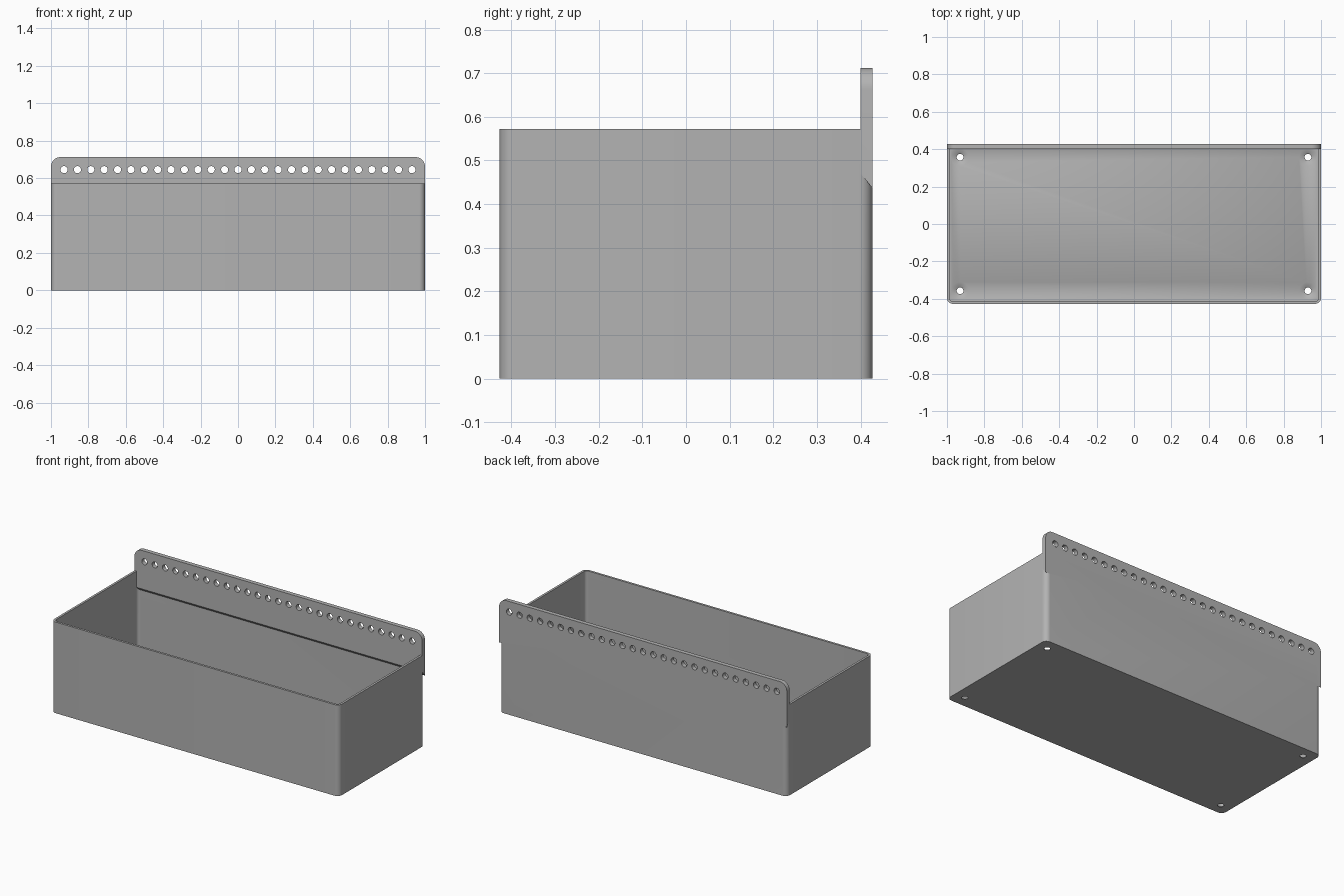
import bpy, bmesh, math
from mathutils import Matrix

cube = bpy.data.objects.get("Cube")
if cube:
    bpy.data.objects.remove(cube, do_unlink=True)

HX, HY, RIM, TOP = 1.0, 0.427, 0.572, 0.712
WALL, FLOOR, RADIUS = 0.014, 0.02, 0.032

grey = bpy.data.materials.new("plain grey")
grey.use_nodes = True
colour = (0.45, 0.45, 0.45, 1)
grey.diffuse_color = colour
grey.node_tree.nodes["Principled BSDF"].inputs["Base Color"].default_value = colour


def make_object(name, bm):
    bmesh.ops.recalc_face_normals(bm, faces=bm.faces)
    mesh = bpy.data.meshes.new(name)
    bm.to_mesh(mesh)
    bm.free()
    mesh.materials.append(grey)
    obj = bpy.data.objects.new(name, mesh)
    bpy.context.collection.objects.link(obj)
    return obj


def rounded_box(name, hx, hy, z0, z1, radius):
    """Box with rounded upright edges."""
    bm = bmesh.new()
    size = Matrix.Diagonal((2 * hx, 2 * hy, z1 - z0, 1))
    bmesh.ops.create_cube(bm, size=1, matrix=Matrix.Translation((0, 0, (z0 + z1) / 2)) @ size)
    upright = [e for e in bm.edges if abs(e.verts[0].co.z - e.verts[1].co.z) > 0.01]
    bmesh.ops.bevel(bm, geom=upright, offset=radius, segments=8, profile=0.5, affect='EDGES')
    return make_object(name, bm)


def drills(name, matrices, r1, r2, depth):
    """One cutter made of many cylinders or cones."""
    bm = bmesh.new()
    for m in matrices:
        bmesh.ops.create_cone(bm, cap_ends=True, segments=32, radius1=r1, radius2=r2,
                              depth=depth, matrix=m)
    return make_object(name, bm)


def combine(target, other, operation):
    mod = target.modifiers.new(operation.title(), 'BOOLEAN')
    mod.operation, mod.solver, mod.object = operation, 'EXACT', other
    bpy.context.view_layer.objects.active = target
    bpy.ops.object.modifier_apply(modifier=mod.name)
    bpy.data.objects.remove(other, do_unlink=True)


# Open box with thin walls
box = rounded_box("open_box", HX, HY, 0, RIM, RADIUS)
cavity = rounded_box("cavity_cutter", HX - WALL, HY - WALL, FLOOR, 1, RADIUS - WALL)
combine(box, cavity, 'DIFFERENCE')

# Mounting strip: rounded top corners, sloped underside
FRONT, CORNER = 0.4, 0.05
outline = [(-HX, 0.437), (HX, 0.437)]
for side, start in ((1, 0), (-1, 90)):
    for i in range(9):
        a = math.radians(start + i * 90 / 8)
        outline.append((side * (HX - CORNER) + CORNER * math.cos(a),
                        TOP - CORNER + CORNER * math.sin(a)))
bm = bmesh.new()
back = [bm.verts.new((x, HY, z)) for x, z in outline]
front = [bm.verts.new((x, FRONT, z + (0.033 if z < 0.5 else 0))) for x, z in outline]
bm.faces.new(back)
bm.faces.new(front[::-1])
for i in range(len(outline)):
    j = (i + 1) % len(outline)
    bm.faces.new((back[i], front[i], front[j], back[j]))
strip = make_object("mounting_strip", bm)
combine(box, strip, 'UNION')

# Row of holes along the strip
turn = Matrix.Rotation(math.pi / 2, 4, 'X')
row = [Matrix.Translation((-0.93 + 1.86 * i / 26, 0.413, 0.645)) @ turn for i in range(27)]
combine(box, drills("strip_hole_cutter", row, 0.019, 0.019, 0.1), 'DIFFERENCE')

# Countersunk holes in the floor corners
corners = [(sx * 0.93, sy * 0.357) for sx in (-1, 1) for sy in (-1, 1)]
through = [Matrix.Translation((x, y, 0)) for x, y in corners]
combine(box, drills("floor_hole_cutter", through, 0.018, 0.018, 0.1), 'DIFFERENCE')
sink = [Matrix.Translation((x, y, FLOOR - 0.006)) for x, y in corners]
combine(box, drills("countersink_cutter", sink, 0.012, 0.058, 0.024), 'DIFFERENCE')

# Smooth rounded parts, keep crisp edges
box.name = "box_with_mounting_strip"
bpy.ops.object.select_all(action='DESELECT')
box.select_set(True)
bpy.context.view_layer.objects.active = box
bpy.ops.object.shade_smooth_by_angle(angle=math.radians(30))
